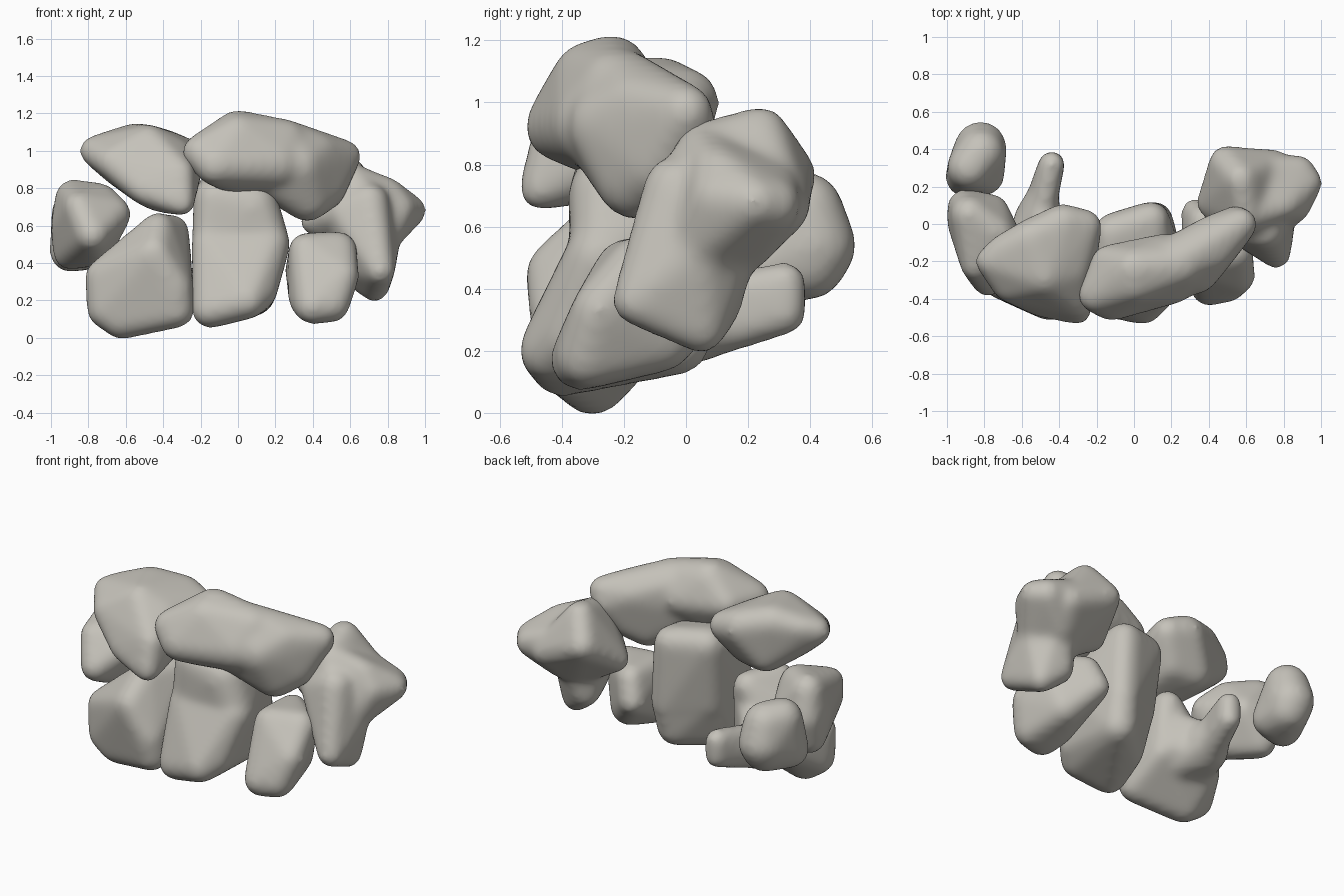
import bpy
import bmesh
from mathutils import Vector

default_cube = bpy.data.objects.get("Cube")
if default_cube:
    bpy.data.objects.remove(default_cube, do_unlink=True)

# One warm grey bone material
bone_material = bpy.data.materials.new("warm_grey_bone")
bone_material.use_nodes = True
bone_colour = (0.56, 0.54, 0.49, 1)
bone_material.diffuse_color = bone_colour
shader = bone_material.node_tree.nodes["Principled BSDF"]
shader.inputs["Base Color"].default_value = bone_colour
shader.inputs["Roughness"].default_value = 0.6

# Directions of a unit ball, reused for every knob
ball = bmesh.new()
bmesh.ops.create_icosphere(ball, subdivisions=3, radius=1)
ball_directions = [vertex.co.copy() for vertex in ball.verts]
ball.free()


def add_hull(bm, knobs):
    """Stretch a tight skin over round knobs, given in hundredths (x, y, z, radius)."""
    skin = []
    for x, y, z, radius in knobs:
        centre = Vector((x, y, z))
        for direction in ball_directions:
            skin.append(bm.verts.new((centre + direction * radius) / 100))
    result = bmesh.ops.convex_hull(bm, input=skin, use_existing_faces=False)
    leftovers = set(result["geom_interior"]) | set(result["geom_unused"])
    loose = [item for item in leftovers if isinstance(item, bmesh.types.BMVert)]
    bmesh.ops.delete(bm, geom=loose, context="VERTS")


def make_bone(name, *lobes):
    """Fuse one or more skinned lobes into a single smooth bone."""
    bm = bmesh.new()
    for knobs in lobes:
        add_hull(bm, knobs)
    bmesh.ops.recalc_face_normals(bm, faces=bm.faces[:])
    mesh = bpy.data.meshes.new(name)
    bm.to_mesh(mesh)
    bm.free()
    mesh.materials.append(bone_material)
    bone = bpy.data.objects.new(name, mesh)
    bpy.context.scene.collection.objects.link(bone)
    mesh.shade_smooth()
    fuse = bone.modifiers.new("fuse_lobes", "REMESH")
    fuse.mode = "VOXEL"
    fuse.voxel_size = 0.018
    fuse.use_smooth_shade = True
    soften = bone.modifiers.new("soften", "SMOOTH")
    soften.factor = 0.5
    soften.iterations = 24
    return bone


# Upper row: long curved bone bending back towards its outer end
make_bone(
    "scaphoid",
    [(-20, -38, 99, 10), (-12, -41, 92, 11), (-14, -20, 100, 9),
     (0, -24, 110, 12), (0, -31, 108, 12), (0, -28, 90, 14),
     (25, -22, 105, 12), (20, -29, 93, 14), (15, -15, 98, 10)],
    [(10, -25, 107, 12), (10, -27, 93, 14), (25, -20, 105, 12),
     (32, -24, 92, 14), (37, -16, 75, 13), (46, -9, 80, 12),
     (42, -15, 99, 11), (42, -5, 97, 10), (57, 0, 97, 9), (54, 3, 91, 7)],
)

# Upper row: deep lens shaped bone with a hanging front corner
make_bone(
    "lunate",
    [(-77, -20, 100, 8), (-71, -14, 102, 8), (-55, -8, 104, 11),
     (-38, 0, 100, 11), (-26, -1, 97, 9), (-48, -28, 103, 11),
     (-34, -25, 97, 10), (-67, -33, 94, 9), (-66, -18, 93, 10),
     (-59, -37, 86, 8), (-50, -8, 83, 11), (-36, -10, 84, 11),
     (-30, -47, 72, 7), (-42, -40, 75, 8), (-50, -42, 79, 8),
     (-31, -42, 88, 8)],
)

# Tall central block, tapering low down at the back
make_bone(
    "capitate",
    [(-15, -40, 15, 10), (5, -44, 20, 10), (11, -38, 25, 10),
     (-16, -30, 50, 9), (17, -28, 50, 11), (-11, -20, 21, 10),
     (9, -3, 23, 11), (11, 2, 42, 10), (-10, -9, 44, 10),
     (0, -15, 20, 10)],
    [(-16, -28, 45, 9), (17, -26, 50, 11), (-12, -25, 74, 12),
     (8, -24, 70, 14), (-11, -5, 79, 11), (9, 2, 78, 10),
     (11, 2, 40, 10), (-10, -9, 42, 10)],
)

# Wedge shaped body with a saddle and a thin hook reaching back
make_bone(
    "hamate",
    [(-71, -30, 15, 10), (-62, -30, 10, 11), (-33, -38, 15, 10),
     (-73, -30, 33, 9), (-45, -42, 45, 10), (-34, -40, 27, 10),
     (-43, -30, 58, 9), (-35, -12, 57, 9), (-34, -15, 27, 9),
     (-64, -15, 25, 10)],
    [(-37, -12, 45, 9), (-36, -12, 30, 9), (-50, 2, 37, 8),
     (-50, 0, 26, 8)],
    [(-57, -12, 27, 12), (-45, -12, 24, 10), (-54, 4, 26, 10),
     (-50, 2, 36, 8), (-49, 16, 31, 8), (-48, 16, 37, 7)],
    [(-52, 3, 25, 9), (-50, 3, 36, 7), (-49, 16, 31, 8),
     (-44, 32, 32, 7), (-44, 32, 42, 7)],
)

# Faceted outer bone
make_bone(
    "triquetrum",
    [(-88, 5, 75, 10), (-92, 0, 60, 8), (-74, -5, 73, 10),
     (-67, -14, 66, 10), (-78, -30, 55, 9), (-85, -22, 70, 8),
     (-76, -12, 47, 9), (-90, 5, 45, 9), (-90, 9, 60, 10),
     (-75, 8, 60, 8)],
)

# Small pebble behind it
make_bone(
    "pisiform",
    [(-82, 38, 65, 13), (-88, 30, 67, 12), (-82, 41, 54, 14),
     (-82, 39, 49, 13), (-90, 25, 46, 11), (-80, 26, 48, 11)],
)

# Star shaped bone: crown with inner spur, wide side tip and broad foot
make_bone(
    "trapezium",
    [(57, 24, 90, 9), (49, 33, 77, 9), (60, 6, 85, 9),
     (48, 18, 66, 8), (75, 31, 66, 9), (68, 1, 71, 12),
     (68, 12, 50, 10), (40, 11, 62, 7), (56, -2, 67, 9)],
    [(93, 22, 68, 8), (88, 28, 67, 9), (86, 10, 69, 9),
     (80, 10, 78, 8), (64, 6, 83, 9), (68, 28, 74, 9),
     (76, 3, 53, 10), (72, 20, 55, 9), (62, 2, 65, 10)],
    [(73, 5, 27, 8), (76, -16, 36, 8), (66, -3, 38, 8),
     (64, 9, 35, 9), (70, -3, 72, 11), (70, 15, 60, 10),
     (77, 4, 52, 10), (56, -2, 67, 9)],
)

# Short tapered bone between the block and the star
make_bone(
    "trapezoid",
    [(40, -34, 17, 10), (50, -32, 18, 10), (56, -28, 33, 9),
     (36, -20, 47, 9), (54, -15, 47, 10), (36, -25, 20, 9),
     (45, -8, 24, 11), (37, 2, 48, 8), (33, 6, 36, 8)],
)
